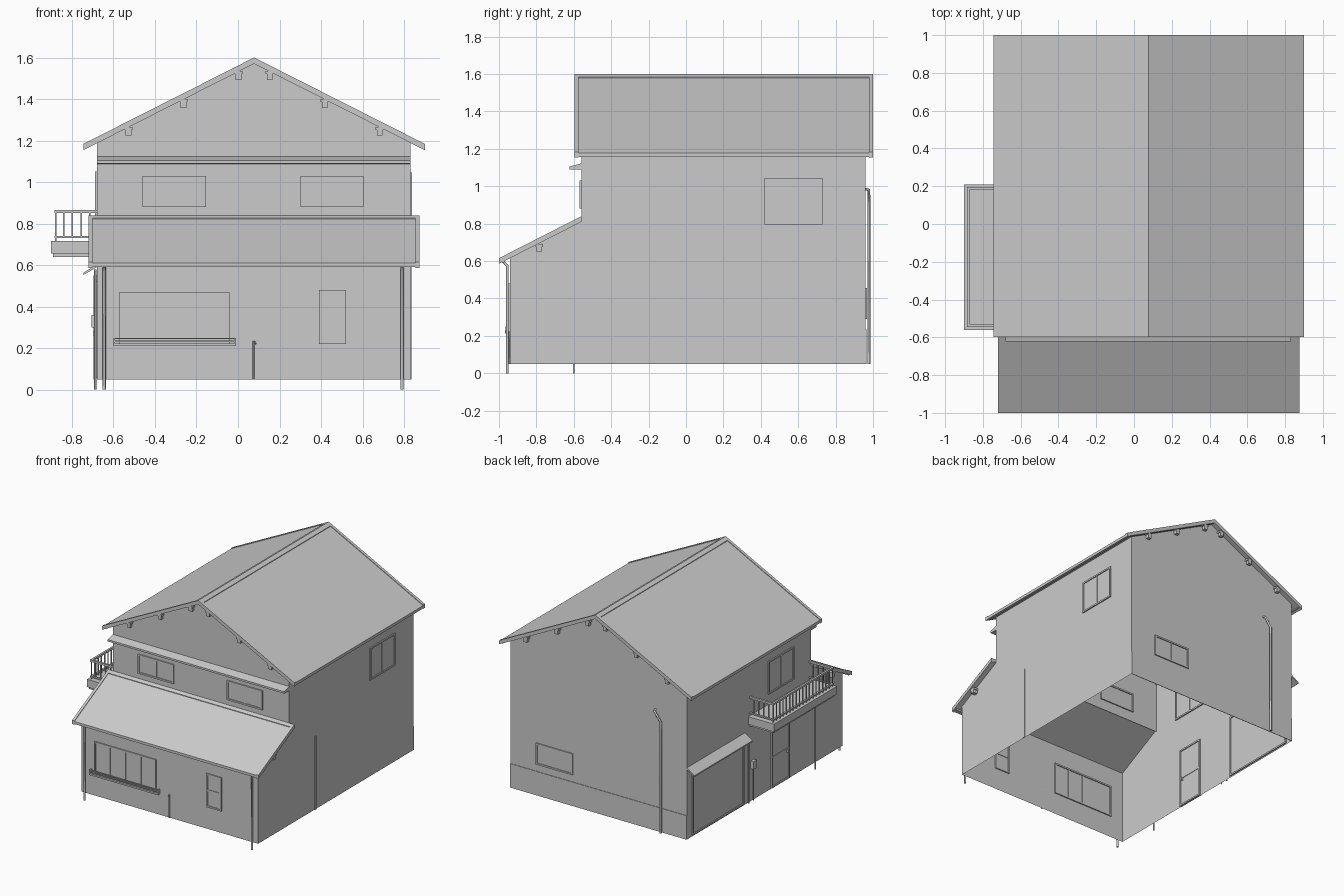
import bpy, bmesh
from mathutils import Vector

if "Cube" in bpy.data.objects:
    bpy.data.objects.remove(bpy.data.objects["Cube"])

GREY = (0.6, 0.6, 0.6, 1)
mat = bpy.data.materials.new("plain grey")
mat.use_nodes = True
mat.diffuse_color = GREY
mat.node_tree.nodes["Principled BSDF"].inputs["Base Color"].default_value = GREY

# Main measurements
LEFT, RIGHT = -0.68, 0.83
FRONT, UPPER, BACK = -0.94, -0.56, 0.96
BASE, MID, HALF, SLOPE = 0.05, 0.0775, 0.8225, 0.506


def finish(name, bm):
    bmesh.ops.recalc_face_normals(bm, faces=bm.faces)
    me = bpy.data.meshes.new(name)
    bm.to_mesh(me)
    bm.free()
    me.materials.append(mat)
    ob = bpy.data.objects.new(name, me)
    bpy.context.collection.objects.link(ob)
    return ob


def add_box(bm, lo, hi):
    lo, hi = Vector(lo), Vector(hi)
    vs = bmesh.ops.create_cube(bm, size=1)["verts"]
    for v in vs:
        v.co = Vector([(a + b) / 2 + c * (b - a) for a, b, c in zip(lo, hi, v.co)])


def boxes(name, *pairs):
    bm = bmesh.new()
    for lo, hi in pairs:
        add_box(bm, lo, hi)
    return finish(name, bm)


def prism(name, pts, axis, a, b):
    """Extrude a profile along x (points are y,z) or y (points are x,z)."""
    bm = bmesh.new()
    place = (lambda u, z: (a, u, z)) if axis == "x" else (lambda u, z: (u, a, z))
    face = bm.faces.new([bm.verts.new(place(*p)) for p in pts])
    new = bmesh.ops.extrude_face_region(bm, geom=[face])["geom"]
    d = Vector((b - a, 0, 0)) if axis == "x" else Vector((0, b - a, 0))
    bmesh.ops.translate(bm, vec=d, verts=[g for g in new if isinstance(g, bmesh.types.BMVert)])
    return finish(name, bm)


def pipe(name, pts, r=0.008):
    cu = bpy.data.curves.new(name, "CURVE")
    cu.dimensions = "3D"
    cu.bevel_depth, cu.bevel_resolution, cu.use_fill_caps = r, 1, True
    sp = cu.splines.new("POLY")
    sp.points.add(len(pts) - 1)
    for p, co in zip(sp.points, pts):
        p.co = (*co, 1)
    cu.materials.append(mat)
    ob = bpy.data.objects.new(name, cu)
    bpy.context.collection.objects.link(ob)


def window(name, axis, pos, u0, u1, z0, z1, panes=2, rails=()):
    """Framed panel passing through a wall, visible from both sides."""
    bm = bmesh.new()
    w = 0.012

    def part(a, b, c, d, t):
        if axis == "x":
            add_box(bm, (pos - t, a, c), (pos + t, b, d))
        else:
            add_box(bm, (a, pos - t, c), (b, pos + t, d))
    part(u0, u1, z0, z1, 0.002)
    for z in (z0, z1 - w):
        part(u0, u1, z, z + w, 0.009)
    for u in (u0, u1 - w):
        part(u, u + w, z0 + w, z1 - w, 0.009)
    for i in range(1, panes):
        u = u0 + (u1 - u0) * i / panes
        part(u - w / 2, u + w / 2, z0 + w, z1 - w, 0.006)
    for f in rails:
        z = z0 + (z1 - z0) * f
        part(u0 + w, u1 - w, z - w / 2, z + w / 2, 0.006)
    return finish(name, bm)


# Wall shell, open underneath
def roof_z(x):
    return 1.58 - SLOPE * abs(x - MID)


def wall(name, pts):
    bm = bmesh.new()
    bm.faces.new([bm.verts.new(p) for p in pts])
    finish(name, bm)


def gable(name, y, bottom):
    wall(name, [(LEFT, y, bottom), (RIGHT, y, bottom), (RIGHT, y, roof_z(RIGHT)),
                (MID, y, roof_z(MID)), (LEFT, y, roof_z(LEFT))])


gable("back_wall", BACK, BASE)
gable("upper_front_wall", UPPER, 0.8)
wall("lower_front_wall", [(LEFT, FRONT, BASE), (RIGHT, FRONT, BASE),
                          (RIGHT, FRONT, 0.625), (LEFT, FRONT, 0.625)])
for side, x in (("right", LEFT), ("left", RIGHT)):
    top = roof_z(x)
    wall(side + "_wall", [(x, FRONT, BASE), (x, BACK, BASE), (x, BACK, top),
                          (x, UPPER, top), (x, UPPER, 0.82), (x, FRONT, 0.625)])
boxes("back_skirting", ((LEFT, BACK, BASE), (RIGHT, BACK + 0.004, 0.235)))


# Main gable roof with raised rims and ridge cap
def chevron(half, peak, thick):
    drop = half * SLOPE
    return [(MID - half, peak - drop), (MID, peak), (MID + half, peak - drop),
            (MID + half, peak - drop - thick), (MID, peak - thick), (MID - half, peak - drop - thick)]


prism("main_roof", chevron(HALF, 1.595, 0.022), "y", -0.59, 0.995)
prism("front_roof_rim", chevron(HALF, 1.6, 0.03), "y", -0.597, -0.575)
prism("back_roof_rim", chevron(HALF, 1.6, 0.03), "y", 0.978, 1.0)
prism("ridge_cap", chevron(0.03, 1.6, 0.012), "y", -0.575, 0.978)
for side, x in (("right", MID - HALF + 0.006), ("left", MID + HALF - 0.026)):
    boxes(side + "_gutter", ((x, -0.59, 1.163), (x + 0.02, 0.995, 1.178)))


# Lower front roof
def lean(y0, y1, lift, thick):
    z0, z1 = [0.61 + (y + 1) * 0.51 + lift for y in (y0, y1)]
    return [(y0, z0), (y1, z1), (y1, z1 - thick), (y0, z0 - thick)]


prism("lower_roof", lean(-1, UPPER, 0, 0.02), "x", -0.715, 0.87)
for side, x in (("right", -0.72), ("left", 0.855)):
    prism(side + "_lower_roof_rim", lean(-1, UPPER, 0.005, 0.03), "x", x, x + 0.02)
prism("lower_roof_top_rim", lean(-0.585, UPPER, 0.005, 0.02), "x", -0.7, 0.855)
boxes("lower_gutter", ((-0.715, -0.992, 0.592), (0.87, -0.97, 0.606)))

# Upper front canopy and side awning
prism("front_canopy", [(-0.622, 1.09), (-0.622, 1.105), (UPPER, 1.122), (UPPER, 1.09),
                       (-0.575, 1.088)], "x", LEFT, RIGHT)
prism("side_awning", [(-0.745, 0.552), (-0.745, 0.562), (LEFT, 0.605), (LEFT, 0.59)],
      "y", 0.25, 0.96)

# Roof brackets
for end, y0, y1 in (("front", -0.592, UPPER), ("back", BACK, 0.992)):
    bits = []
    for off in (0.075, 0.34, 0.605):
        for s in (-1, 1):
            x, z = MID + s * off, roof_z(MID + off)
            bits += [((x - 0.02, y0, z - 0.022), (x + 0.02, y1, z - 0.008)),
                     ((x - 0.014, y0 + 0.006, z - 0.05), (x + 0.014, y1, z - 0.01))]
    boxes(end + "_brackets", *bits)
for side, x0, x1 in (("right", -0.715, LEFT), ("left", RIGHT, 0.865)):
    boxes(side + "_lower_bracket", ((x0, -0.805, 0.675), (x1, -0.765, 0.69)),
          ((x0, -0.8, 0.65), (x1, -0.77, 0.68)))

# Windows and doors
window("shop_window", "y", FRONT, -0.57, -0.04, 0.22, 0.47, 4)
window("small_front_window", "y", FRONT, 0.39, 0.52, 0.22, 0.48, 1, [0.5])
window("upper_window_right", "y", UPPER, -0.46, -0.155, 0.88, 1.03)
window("upper_window_left", "y", UPPER, 0.3, 0.605, 0.88, 1.03)
window("back_window", "y", BACK, 0.295, 0.61, 0.29, 0.455)
window("left_side_window", "x", RIGHT, 0.42, 0.73, 0.795, 1.045)
window("balcony_window", "x", LEFT, -0.34, -0.03, 0.795, 1.05)
window("garage_door", "x", LEFT, 0.27, 0.9, 0.06, 0.55, 1)
window("side_door", "x", LEFT, -0.29, -0.065, 0.055, 0.52, 1, [0.5])
boxes("door_handle", ((LEFT - 0.018, -0.265, 0.26), (LEFT + 0.018, -0.255, 0.28)))

# Window ledge rails
boxes("window_ledge", ((-0.6, -0.965, 0.21), (-0.01, FRONT, 0.222)),
      *[((-0.6, -0.965, z), (-0.01, -0.957, z + 0.007)) for z in (0.23, 0.243)],
      *[((x, -0.965, 0.21), (x + 0.008, FRONT, 0.25)) for x in (-0.6, -0.018)])

# Balcony with railing
X0, Y0, Y1 = -0.885, -0.545, 0.195
boxes("balcony_base", ((-0.9, -0.56, 0.655), (LEFT, 0.21, 0.715)),
      ((-0.89, -0.55, 0.64), (LEFT, 0.2, 0.655)))
rails = []
for z, h in ((0.73, 0.01), (0.85, 0.015)):
    rails.append(((X0, Y0, z), (X0 + 0.015, Y1, z + h)))
    rails += [((X0, y, z), (LEFT, y + 0.015, z + h)) for y in (Y0, Y1 - 0.015)]
boxes("balcony_rails", *rails)
bars = []
COUNT = 18
for i in range(COUNT + 1):
    y = Y0 + 0.004 + (Y1 - Y0 - 0.015) * i / COUNT
    bars.append(((X0 + 0.004, y, 0.715), (X0 + 0.011, y + 0.007, 0.855)))
for i in range(1, 5):
    x = X0 + 0.042 * i
    bars += [((x, y, 0.735), (x + 0.007, y + 0.007, 0.855)) for y in (Y0 + 0.004, Y1 - 0.011)]
boxes("balcony_bars", *bars)

# Pipes
for side, x in (("right", -0.645), ("left", 0.79)):
    pipe(side + "_front_downpipe", [(x, -0.98, 0.6), (x, -0.955, 0.575), (x, -0.955, 0)])
pipe("right_side_downpipe", [(LEFT - 0.008, -0.6, 0.58), (LEFT - 0.008, -0.6, 0)], 0.006)
boxes("left_side_strip", ((RIGHT, -0.25, BASE), (RIGHT + 0.006, -0.235, 0.62)))
pipe("back_downpipe", [(-0.41, BACK, 0.985), (-0.415, 0.978, 0.98), (-0.468, 0.978, 0.91),
                       (-0.468, 0.978, 0.05)])
pipe("side_service_pipe", [(LEFT - 0.01, 0.22, 0.55), (LEFT - 0.01, 0.22, BASE)], 0.006)
boxes("side_meter", ((LEFT - 0.025, 0.14, 0.3), (LEFT, 0.18, 0.36)))
pipe("side_meter_pipe", [(LEFT - 0.01, 0.16, 0.3), (LEFT - 0.01, 0.16, BASE)], 0.005)

# Front tap
pipe("tap_post", [(0.075, FRONT - 0.006, BASE), (0.075, FRONT - 0.006, 0.235)], 0.005)
pipe("tap_spout", [(0.075, FRONT, 0.23), (0.08, FRONT - 0.022, 0.23), (0.085, FRONT - 0.025, 0.22)], 0.004)
